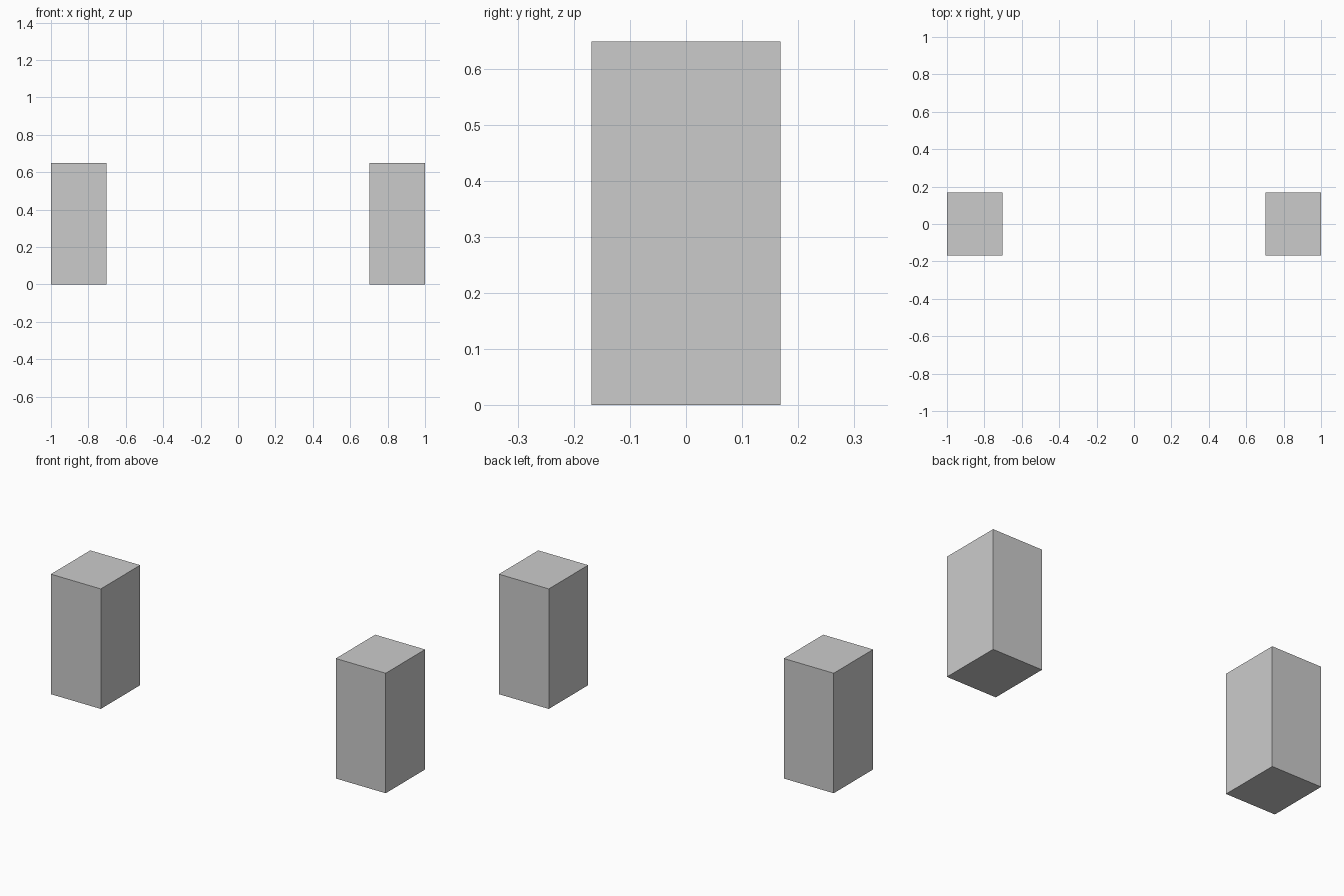
import bpy

if "Cube" in bpy.data.objects:
    bpy.data.objects.remove(bpy.data.objects["Cube"])

WIDTH, DEPTH, HEIGHT = 0.298, 0.336, 0.648


def add_block(name, x):
    bpy.ops.mesh.primitive_cube_add(size=1, location=(x, 0, HEIGHT / 2))
    block = bpy.context.object
    block.name = name
    block.scale = (WIDTH, DEPTH, HEIGHT)
    bpy.ops.object.transform_apply(location=False, rotation=False, scale=True)


# Two matching upright blocks, one at each end
for side, name in ((-1, "left_block"), (1, "right_block")):
    add_block(name, side * (1 - WIDTH / 2))
